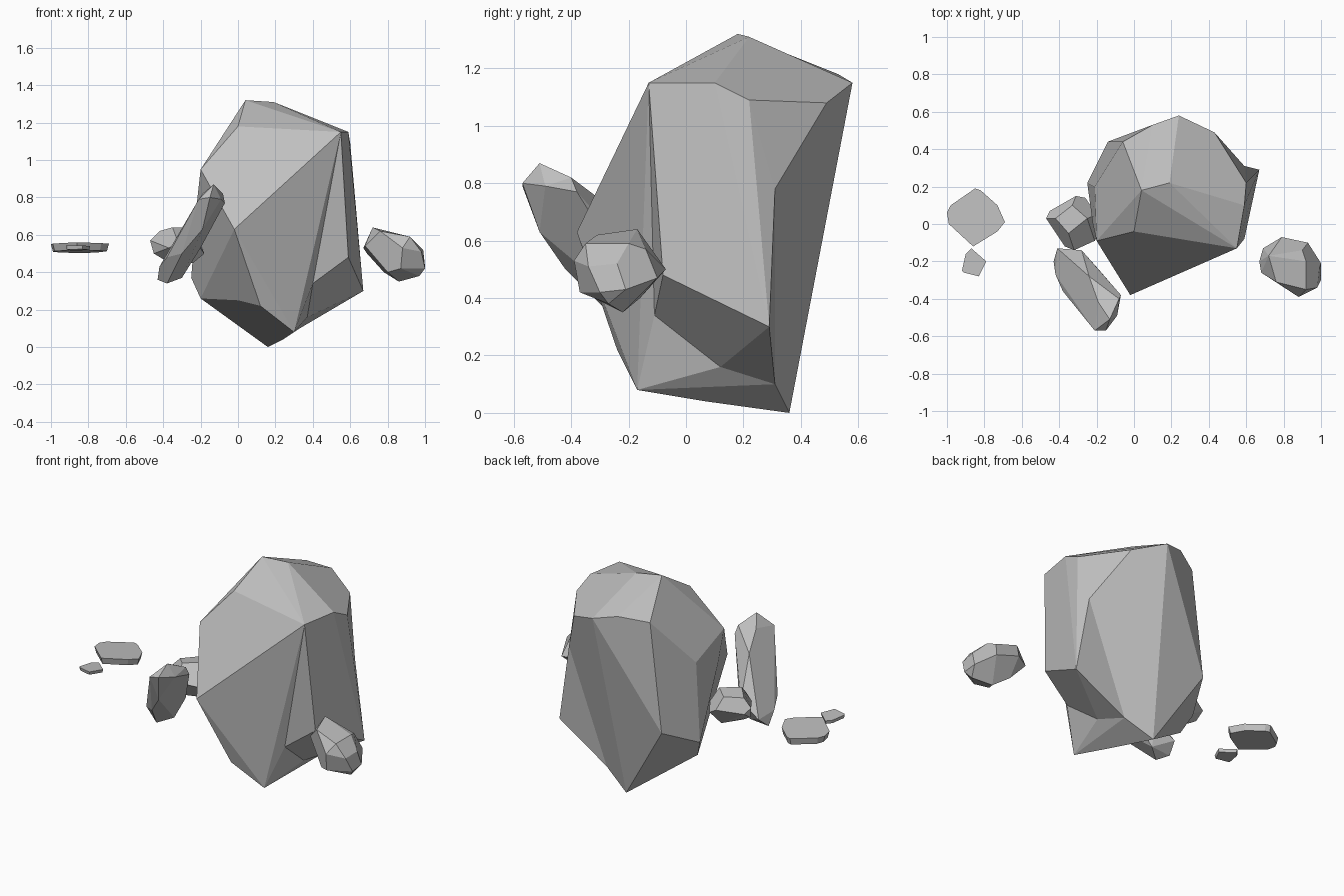
import bpy
import bmesh
import math
from mathutils import Vector

default_cube = bpy.data.objects.get("Cube")
if default_cube:
    bpy.data.objects.remove(default_cube, do_unlink=True)


def make_material(name, value):
    material = bpy.data.materials.new(name)
    material.use_nodes = True
    colour = (value, value, value, 1)
    material.diffuse_color = colour
    shader = material.node_tree.nodes["Principled BSDF"]
    shader.inputs["Base Color"].default_value = colour
    shader.inputs["Roughness"].default_value = .9
    return material


stone = make_material("stone grey", .52)


def make_rock(name, corners, flatness=16):
    """Wrap the corners in a hull and merge nearly flat neighbours."""
    bm = bmesh.new()
    for corner in corners:
        bm.verts.new(corner)
    bmesh.ops.convex_hull(bm, input=bm.verts[:])
    loose = [v for v in bm.verts if not v.link_faces]
    bmesh.ops.delete(bm, geom=loose, context="VERTS")
    bmesh.ops.dissolve_limit(bm, angle_limit=math.radians(flatness),
                             verts=[], edges=bm.edges[:])
    bmesh.ops.recalc_face_normals(bm, faces=bm.faces[:])
    mesh = bpy.data.meshes.new(name)
    bm.to_mesh(mesh)
    bm.free()
    mesh.materials.append(stone)
    rock = bpy.data.objects.new(name, mesh)
    bpy.context.collection.objects.link(rock)
    return rock


def make_slab(name, outline, height, thickness, tilt):
    """Flat stone: a tilted outline with a slightly smaller underside."""
    centre = sum((Vector(p) for p in outline), Vector((0, 0))) / len(outline)
    corners = []
    for point in outline:
        offset = Vector(point) - centre
        top = height + offset.y * tilt
        under = centre + offset * .93
        corners.append((point[0], point[1], top))
        corners.append((under.x, under.y, top - thickness))
    return make_rock(name, corners)


# Corners where the boulder and its flank meet
shared_edge = [
    (.55, -.13, 1.15), (.59, .1, 1.15), (.6, .22, 1.09), (.59, .31, .78),
    (.4, -.11, .34), (.37, .12, .16), (.33, .31, .1),
]

# Large boulder: crown, shoulders, sides, then the underside
make_rock("large_boulder", shared_edge + [
    (.04, .18, 1.32), (.19, .22, 1.31), (0, -.04, 1.18),
    (.43, .49, 1.08), (.24, .58, 1.15), (.1, .53, 1.18), (-.06, .44, 1.15),
    (-.2, -.09, .95), (-.21, .2, .85), (-.22, 0, .77), (-.02, -.38, .63),
    (-.14, .44, .48), (-.25, .22, .37), (-.2, .17, .26), (0, -.12, .25),
    (.12, -.24, .22), (.3, -.17, .08), (.24, .07, .04), (.16, .36, 0),
])

# Flank of the boulder, flaring into a pointed spur
make_rock("boulder_flank", shared_edge + [
    (.59, -.08, .48), (.61, .3, .51), (.67, .29, .3),
], flatness=8)

# Rounded rock floating on the left
make_rock("left_rock", [
    (.72, -.17, .64), (.76, -.31, .62), (.92, -.2, .59), (.92, -.35, .59),
    (.9, -.14, .57), (.67, -.2, .53), (.68, -.26, .54), (.69, -.13, .5),
    (.79, -.07, .5), (.88, -.39, .53), (.98, -.34, .51), (.99, -.24, .52),
    (1, -.21, .43), (1, -.3, .42), (.93, -.1, .47), (.87, -.37, .42),
    (.97, -.27, .38), (.8, -.32, .4), (.86, -.22, .35), (.78, -.16, .4),
])

# Long rock leaning out to the front
make_rock("leaning_rock", [
    (-.13, -.51, .87), (-.08, -.4, .82), (-.07, -.38, .77),
    (-.09, -.49, .79), (-.15, -.57, .8), (-.21, -.57, .79),
    (-.22, -.52, .77), (-.19, -.42, .82), (-.24, -.28, .73),
    (-.16, -.29, .66), (-.2, -.23, .53), (-.19, -.51, .63),
    (-.3, -.42, .5), (-.38, -.36, .48), (-.42, -.27, .43),
    (-.43, -.2, .36), (-.41, -.13, .42), (-.28, -.14, .5),
    (-.3, -.2, .37), (-.38, -.26, .34),
])

# Small pebble tucked beside the boulder
make_rock("side_pebble", [
    (-.42, .03, .62), (-.33, .1, .63), (-.25, .03, .64), (-.35, -.05, .64),
    (-.47, .03, .57), (-.45, .07, .54), (-.31, .15, .56), (-.26, .14, .53),
    (-.2, .05, .55), (-.18, -.03, .5), (-.21, -.09, .54), (-.32, -.14, .56),
    (-.37, -.12, .53), (-.45, .01, .5),
    (-.4, 0, .47), (-.3, .08, .45), (-.24, -.03, .45), (-.33, -.08, .46),
])

# Two thin slabs floating on the right
make_slab("large_slab", [
    (-1, .06), (-.98, .1), (-.85, .19), (-.82, .18), (-.73, .1),
    (-.69, .01), (-.73, -.04), (-.86, -.12), (-.99, 0),
], height=.55, thickness=.04, tilt=-.06)
make_slab("small_slab", [
    (-.92, -.25), (-.9, -.16), (-.87, -.13), (-.79, -.2),
    (-.83, -.28), (-.91, -.26),
], height=.54, thickness=.02, tilt=-.05)
